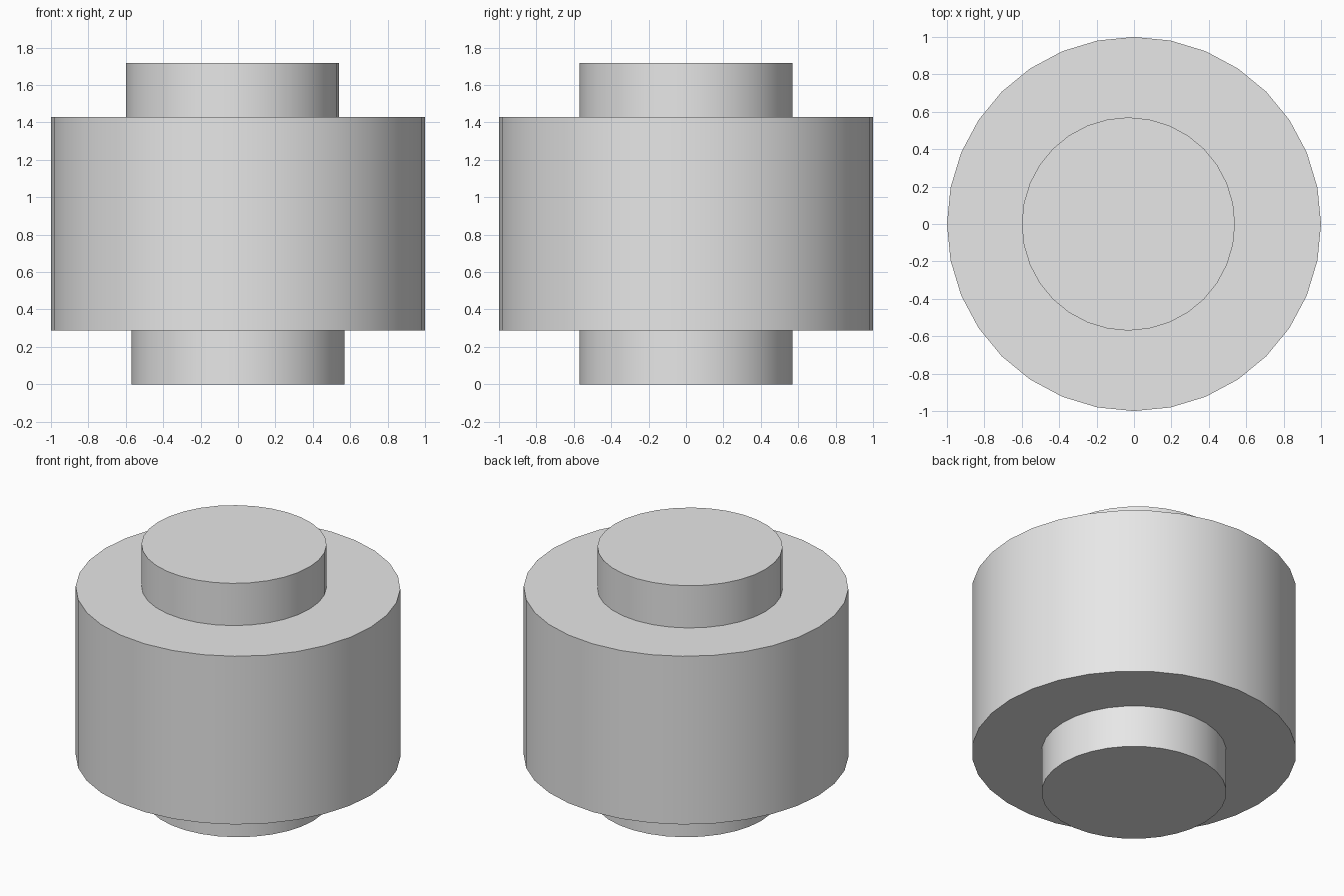
import bpy
import math

cube = bpy.data.objects.get("Cube")
if cube:
    bpy.data.objects.remove(cube, do_unlink=True)

# Single light grey colour
grey = bpy.data.materials.new("light_grey")
grey.use_nodes = True
colour = (0.8, 0.8, 0.8, 1)
grey.diffuse_color = colour
grey.node_tree.nodes["Principled BSDF"].inputs["Base Color"].default_value = colour


def drum(name, radius, bottom, top, x=0):
    """Upright cylinder with smooth sides and sharp rims."""
    bpy.ops.mesh.primitive_cylinder_add(
        vertices=32, radius=radius, depth=top - bottom,
        location=(x, 0, (bottom + top) / 2))
    obj = bpy.context.object
    obj.name = name
    obj.data.materials.append(grey)
    bpy.ops.object.shade_smooth_by_angle(angle=math.radians(30))


BODY_BOTTOM, BODY_TOP = 0.287, 1.43

# Lower boss, main body and the slightly off-centre upper boss
drum("lower_boss", 0.57, 0, BODY_BOTTOM)
drum("main_body", 1, BODY_BOTTOM, BODY_TOP)
drum("upper_boss", 0.57, BODY_TOP, 1.717, x=-0.03)
